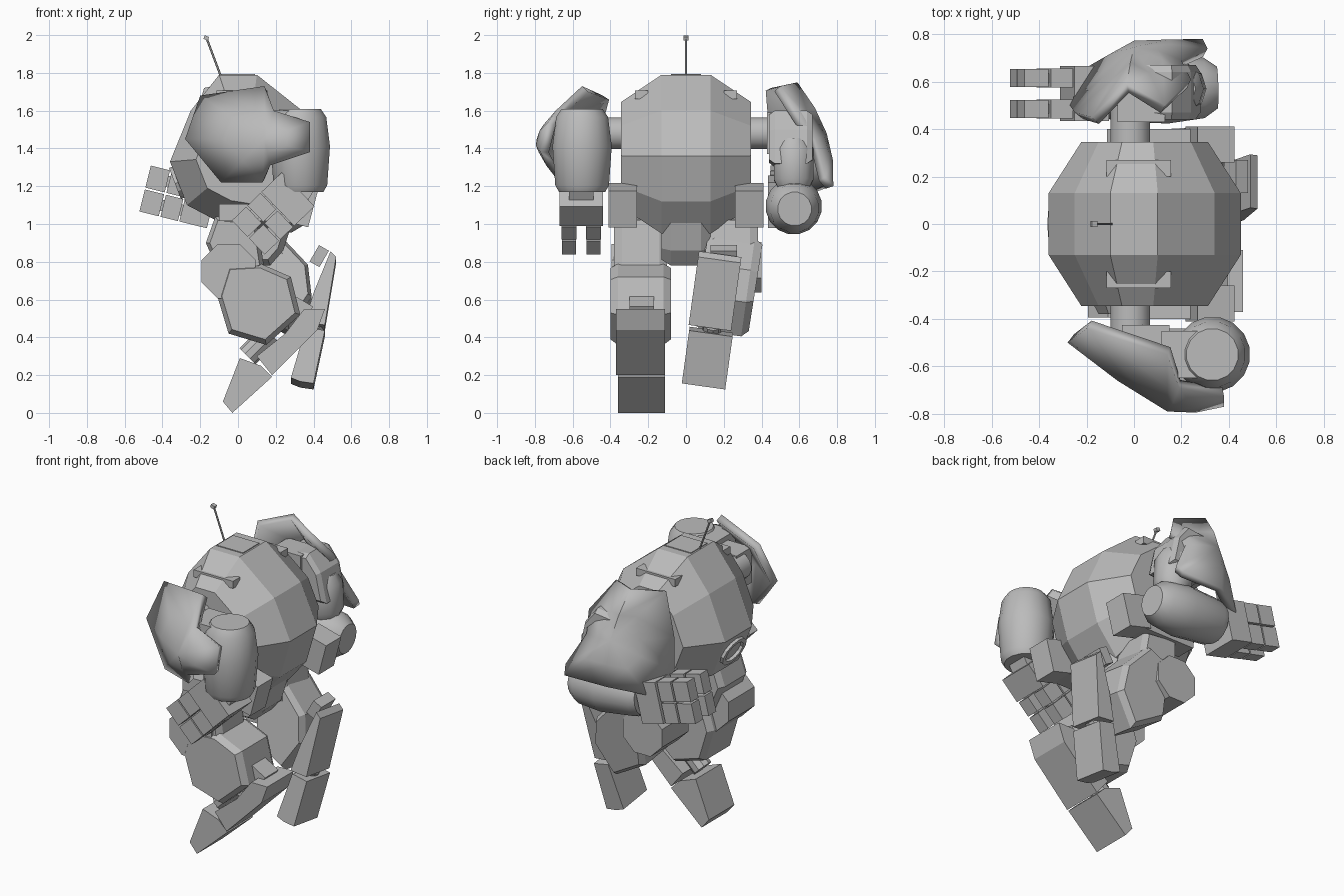
import bpy, bmesh, math
from mathutils import Matrix, Vector

if "Cube" in bpy.data.objects:
    bpy.data.objects.remove(bpy.data.objects["Cube"])

GREY = (0.5, 0.5, 0.5, 1)
mat = bpy.data.materials.new("plain grey")
mat.use_nodes = True
mat.diffuse_color = GREY
mat.node_tree.nodes["Principled BSDF"].inputs["Base Color"].default_value = GREY


def finish(name, bm, smooth=False):
    bmesh.ops.recalc_face_normals(bm, faces=bm.faces)
    me = bpy.data.meshes.new(name)
    bm.to_mesh(me)
    bm.free()
    ob = bpy.data.objects.new(name, me)
    bpy.context.collection.objects.link(ob)
    me.materials.append(mat)
    if smooth:
        bpy.ops.object.select_all(action="DESELECT")
        ob.select_set(True)
        bpy.context.view_layer.objects.active = ob
        bpy.ops.object.shade_smooth_by_angle(angle=math.radians(35))
    return ob


def loft(name, pts, rings, lean=0.0):
    """Side profile (x, z) swept along y through rings of (y, scale)."""
    bm = bmesh.new()
    cx = sum(p[0] for p in pts) / len(pts)
    cz = sum(p[1] for p in pts) / len(pts)
    cy = sum(r[0] for r in rings) / len(rings)
    loops = []
    for y, s in rings:
        loops.append([bm.verts.new((cx + (x - cx) * s, y + lean * (z - cz),
                                    cz + (z - cz) * s - lean * (y - cy))) for x, z in pts])
    n = len(pts)
    for a, b in zip(loops, loops[1:]):
        for i in range(n):
            bm.faces.new((a[i], a[(i + 1) % n], b[(i + 1) % n], b[i]))
    bm.faces.new(loops[0])
    bm.faces.new(loops[-1])
    return finish(name, bm)


def slab(name, pts, y0, y1, edge=0.0, shrink=0.85, lean=0.0):
    rings = [(y0, 1), (y1, 1)]
    if edge:
        rings = [(y0, shrink), (y0 + edge, 1), (y1 - edge, 1), (y1, shrink)]
    return loft(name, pts, rings, lean)


def box(name, center, size, turn=0.0, frame=Matrix()):
    bm = bmesh.new()
    m = Matrix.Translation(center) @ Matrix.Rotation(math.radians(turn), 4, "Y")
    bmesh.ops.create_cube(bm, size=1, matrix=frame @ m @ Matrix.Diagonal((*size, 1)))
    return finish(name, bm)


def lathe(name, start, end, profile, sides=16, smooth=True):
    """Turned part from start to end; profile holds (fraction, radius)."""
    bm = bmesh.new()
    a, b = Vector(start), Vector(end)
    rot = (b - a).to_track_quat("Z", "Y").to_matrix()
    loops = []
    for t, r in profile:
        c = a.lerp(b, t)
        loops.append([bm.verts.new(c + rot @ Vector((
            r * math.cos(math.tau * (i + 0.5) / sides),
            r * math.sin(math.tau * (i + 0.5) / sides), 0))) for i in range(sides)])
    for p, q in zip(loops, loops[1:]):
        for i in range(sides):
            j = (i + 1) % sides
            bm.faces.new((p[i], p[j], q[j], q[i]))
    bm.faces.new(loops[0])
    bm.faces.new(loops[-1])
    return finish(name, bm, smooth)


def rod(name, start, end, r, sides=16):
    return lathe(name, start, end, [(0, r), (1, r)], sides)


def shell(name, outline, apex):
    """Domed armour plate: a fan to the apex, given thickness."""
    bm = bmesh.new()
    vs = [bm.verts.new(p) for p in outline]
    top = bm.verts.new(apex)
    bulge = Vector((0, math.copysign(0.015, apex[1]), 0))
    mids = [bm.verts.new(Vector(p).lerp(Vector(apex), 0.5) + bulge) for p in outline]
    n = len(vs)
    for i in range(n):
        j = (i + 1) % n
        bm.faces.new((vs[i], vs[j], mids[j], mids[i]))
        bm.faces.new((mids[i], mids[j], top))
    ob = finish(name, bm, True)
    # face the plate outwards so that it thickens inwards
    if sum(p.normal.y for p in ob.data.polygons) * apex[1] < 0:
        ob.data.flip_normals()
    mod = ob.modifiers.new("thickness", "SOLIDIFY")
    mod.thickness = 0.045
    mod.offset = -1


def hand(side, wrist, turn):
    f = Matrix.Translation(wrist) @ Matrix.Rotation(math.radians(turn), 4, "Y")
    box(side + "_palm", (0.07, 0, 0), (0.15, 0.23, 0.25), 0, f)
    for k, (y, z) in enumerate([(-0.065, -0.065), (-0.065, 0.065),
                                (0.065, -0.065), (0.065, 0.065)]):
        tag = f"{side}_finger_{k + 1}"
        box(tag + "_joint", (0.2, y, z), (0.2, 0.04, 0.06), 0, f)
        box(tag + "_base", (0.2, y, z), (0.095, 0.08, 0.12), 0, f)
        box(tag + "_tip", (0.31, y, z), (0.105, 0.075, 0.12), 0, f)


# Rounded faceted torso
torso = [(-0.1, 1.79), (0.1, 1.79), (0.34, 1.6), (0.45, 1.36), (0.38, 1.12),
         (0.24, 0.95), (-0.08, 1.0), (-0.27, 1.1), (-0.36, 1.33), (-0.25, 1.6)]
loft("torso", torso, [(-0.345, 0.66), (-0.13, 1), (0.13, 1), (0.345, 0.66)])
slab("pelvis", [(-0.1, 1.05), (0.3, 1.05), (0.24, 0.86), (0.17, 0.78), (0.0, 0.78)],
     -0.13, 0.13, 0.05, 0.75)
box("top_hatch", (0, 0, 1.787), (0.18, 0.16, 0.016))

# Visor ring on the face
bm = bmesh.new()
vis = Matrix.Translation((-0.32, 0, 1.22)) @ Matrix.Rotation(math.radians(-111), 4, "Y")
loops = []
for r, h in [(0.11, -0.01), (0.11, 0.015), (0.08, 0.015), (0.08, -0.01)]:
    loops.append([bm.verts.new(vis @ Vector((r * 0.8 * math.cos(math.tau * i / 12),
                 r * math.sin(math.tau * i / 12), h))) for i in range(12)])
for a, b in zip(loops, loops[1:] + loops[:1]):
    for i in range(12):
        bm.faces.new((a[i], a[i - 1], b[i - 1], b[i]))
finish("visor_ring", bm)

# Antenna
rod("antenna", (-0.09, 0, 1.78), (-0.165, 0, 1.98), 0.006, 6)
box("antenna_tip", (-0.168, 0, 1.985), (0.025, 0.025, 0.02), 20)

# Shoulder axles, top ridges and hip blocks on both sides
for side, s in (("right", -1), ("left", 1)):
    rod(side + "_shoulder_axle", (-0.015, s * 0.2, 1.48), (-0.015, s * 0.5, 1.48), 0.085)
    box(side + "_top_ridge", (0.02, s * 0.235, 1.685), (0.27, 0.07, 0.045))
    box(side + "_hip_block", (0.32, s * 0.335, 1.1), (0.16, 0.15, 0.2), 15)
    box(side + "_hip_bar", (0.1, s * 0.335, 1.06), (0.4, 0.13, 0.09))

# Right arm: lowered, barrel forearm
box("right_shoulder_block", (0.05, -0.5, 1.46), (0.2, 0.15, 0.22))
box("right_elbow", (0.24, -0.55, 1.53), (0.25, 0.2, 0.14))
lathe("right_forearm", (0.33, -0.55, 1.61), (0.33, -0.55, 1.17),
      [(0, 0.11), (0.1, 0.14), (0.45, 0.16), (0.92, 0.145), (1, 0.125)])
box("right_wrist", (0.31, -0.555, 1.15), (0.13, 0.13, 0.14), 30)
hand("right", (0.315, -0.555, 1.18), 136)
shell("right_shoulder_pad",
      [(-0.28, -0.5, 1.45), (-0.2, -0.44, 1.68), (0.14, -0.55, 1.73),
       (0.19, -0.69, 1.6), (0.38, -0.73, 1.54), (0.38, -0.77, 1.38),
       (0.17, -0.74, 1.31), (0.13, -0.67, 1.22), (-0.09, -0.59, 1.22)],
      (0.14, -0.79, 1.45))

# Left arm: bent, forearm reaching forward
box("left_shoulder_block", (0.03, 0.51, 1.48), (0.2, 0.16, 0.22))
slab("left_upper_arm", [(0.0, 1.58), (0.16, 1.6), (0.24, 1.5), (0.28, 1.32),
                        (0.04, 1.3)], 0.44, 0.67, 0.03)
lathe("left_elbow", (0.18, 0.57, 1.45), (0.2, 0.57, 1.18),
      [(0, 0.08), (0.2, 0.11), (0.8, 0.11), (1, 0.08)], 10)
lathe("left_forearm", (0.35, 0.575, 1.08), (-0.12, 0.565, 1.11),
      [(0, 0.09), (0.12, 0.13), (0.45, 0.15), (0.92, 0.135), (1, 0.12)])
hand("left", (-0.14, 0.55, 1.1), 194)
shell("left_shoulder_pad",
      [(-0.18, 0.45, 1.72), (-0.03, 0.59, 1.75), (0.13, 0.5, 1.73),
       (0.24, 0.61, 1.56), (0.2, 0.69, 1.45), (0.31, 0.74, 1.25), (0.29, 0.78, 1.2),
       (0, 0.77, 1.2), (-0.2, 0.66, 1.16), (-0.27, 0.5, 1.27), (-0.25, 0.47, 1.46)],
      (0, 0.745, 1.48))

# Right leg: tucked, toe pointing down
slab("right_hip_link", [(-0.12, 1.04), (0.1, 1.02), (0.14, 0.76), (-0.1, 0.74),
                        (-0.17, 0.9)], -0.38, -0.1, 0.04)
lathe("right_hip_disc", (-0.05, -0.395, 0.75), (-0.05, -0.14, 0.75),
      [(0, 0.155), (1, 0.155)], 8, False)
slab("right_thigh", [(-0.11, 0.62), (-0.05, 0.42), (0.15, 0.36), (0.33, 0.52),
                     (0.28, 0.72), (0.12, 0.79), (-0.06, 0.78)],
     -0.4, -0.08, 0.04, 0.88)
rod("right_ankle", (0.05, -0.235, 0.3), (0.17, -0.235, 0.42), 0.06, 10)
slab("right_shin", [(0.1, 0.3), (0.18, 0.2), (0.42, 0.44), (0.46, 0.55),
                    (0.35, 0.55), (0.25, 0.42)], -0.37, -0.11)
box("right_knee_block", (0.32, -0.235, 0.55), (0.12, 0.13, 0.1), 30)
slab("right_foot", [(-0.08, 0.06), (-0.03, 0.0), (0.18, 0.19), (0.12, 0.25),
                    (0.01, 0.29)], -0.36, -0.11)

# Left leg: extended to the rear, leaning outwards
slab("left_hip_link", [(0.0, 1.04), (0.22, 1.02), (0.26, 0.8), (0.0, 0.78)],
     0.1, 0.38, 0.04)
lathe("left_hip_disc", (0.02, 0.14, 0.77), (0.02, 0.4, 0.77),
      [(0, 0.145), (1, 0.145)], 8, False)
slab("left_thigh", [(0.06, 0.88), (0.21, 0.94), (0.37, 0.77), (0.39, 0.6),
                    (0.27, 0.42), (0.06, 0.54)], 0.08, 0.37, 0.04, 0.88, 0.14)
box("left_knee_block", (0.43, 0.2, 0.83), (0.06, 0.14, 0.1), 30)
slab("left_shin", [(0.35, 0.46), (0.46, 0.45), (0.52, 0.81), (0.49, 0.84),
                   (0.4, 0.62)], 0.04, 0.265, lean=0.14)
rod("left_ankle", (0.34, 0.13, 0.38), (0.42, 0.14, 0.47), 0.05, 10)
slab("left_foot", [(0.28, 0.17), (0.33, 0.15), (0.4, 0.14), (0.46, 0.42),
                   (0.36, 0.44)], -0.005, 0.225, lean=0.14)
